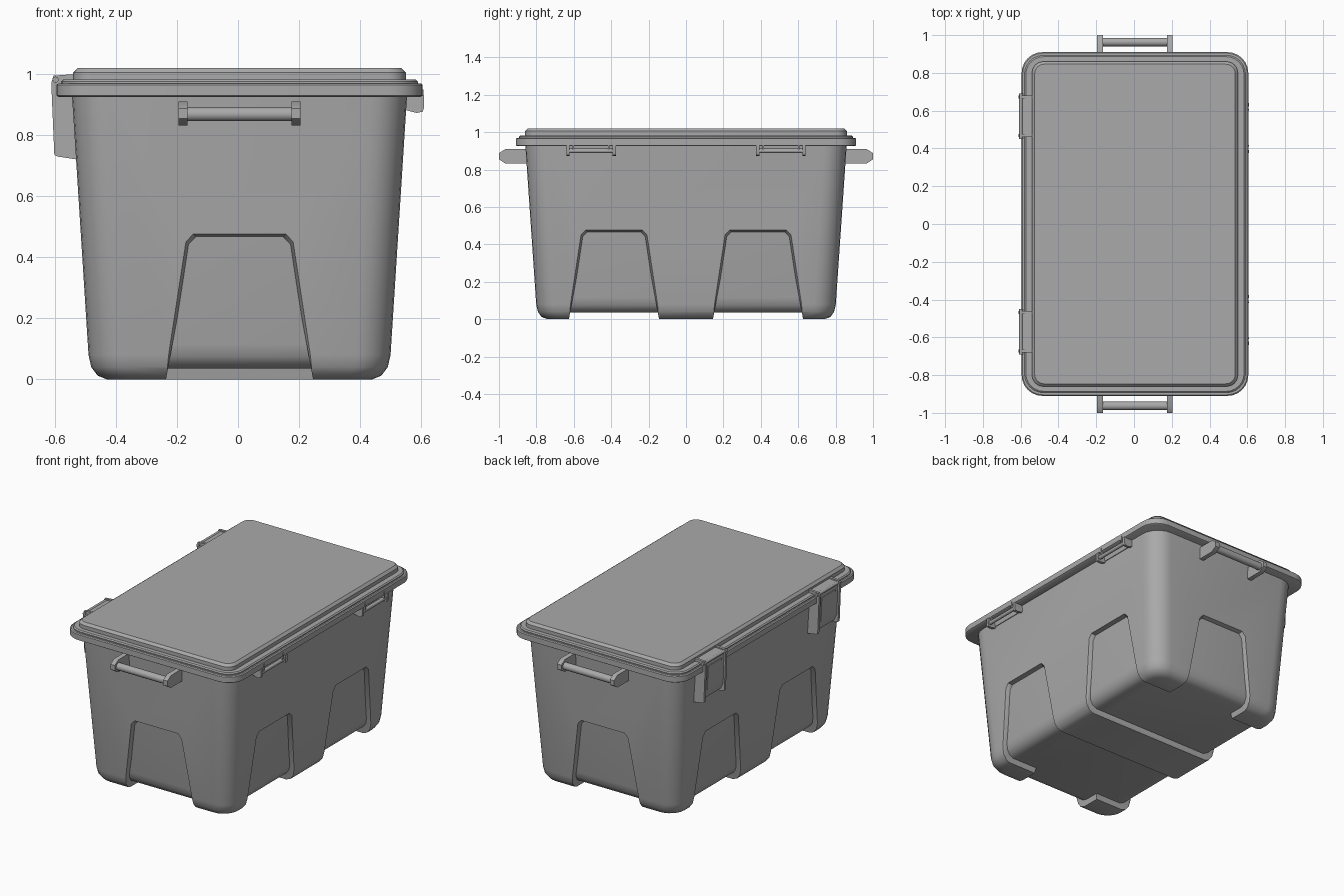
import bpy, math
from mathutils import Matrix, Vector

if "Cube" in bpy.data.objects:
    bpy.data.objects.remove(bpy.data.objects["Cube"])

CX = 0.005  # sideways offset of the tub
grey = bpy.data.materials.new("plastic grey")
grey.use_nodes = True
grey.diffuse_color = (0.4, 0.4, 0.4, 1)
grey.node_tree.nodes["Principled BSDF"].inputs["Base Color"].default_value = (0.4, 0.4, 0.4, 1)


def finish(ob, angle=35):
    bpy.ops.object.select_all(action="DESELECT")
    ob.select_set(True)
    bpy.context.view_layer.objects.active = ob
    bpy.ops.object.mode_set(mode="EDIT")
    bpy.ops.mesh.select_all(action="SELECT")
    bpy.ops.mesh.normals_make_consistent(inside=False)
    bpy.ops.object.mode_set(mode="OBJECT")
    bpy.ops.object.shade_smooth_by_angle(angle=math.radians(angle))


def loft(name, rings):
    """Solid skinned through rings of equal point count, capped at both ends."""
    n = len(rings[0])
    verts = [p for ring in rings for p in ring]
    faces = [tuple(range(n)), tuple(range(len(verts) - n, len(verts)))]
    for k in range(len(rings) - 1):
        for i in range(n):
            j = (i + 1) % n
            faces.append((k * n + i, k * n + j, k * n + n + j, k * n + n + i))
    mesh = bpy.data.meshes.new(name)
    mesh.from_pydata(verts, [], faces)
    mesh.materials.append(grey)
    ob = bpy.data.objects.new(name, mesh)
    bpy.context.collection.objects.link(ob)
    finish(ob)
    return ob


def rounded(hx, hy, r, z, seg=6):
    pts = []
    for q, (sx, sy) in enumerate([(1, 1), (-1, 1), (-1, -1), (1, -1)]):
        for i in range(seg + 1):
            a = (q + i / seg) * math.pi / 2
            pts.append((CX + sx * (hx - r) + r * math.cos(a),
                        sy * (hy - r) + r * math.sin(a), z))
    return pts


def slab(name, profile, y0, y1):
    """Extrude an (x, z) profile along y."""
    return loft(name, [[(x, y, z) for x, z in profile] for y in (y0, y1)])


def rod(name, start, end, radius, sides=16):
    a, b = Vector(start), Vector(end)
    bpy.ops.mesh.primitive_cylinder_add(vertices=sides, radius=radius, depth=(b - a).length,
                                        location=(a + b) / 2)
    ob = bpy.context.object
    ob.name = name
    ob.rotation_euler = (b - a).to_track_quat("Z", "Y").to_euler()
    ob.data.materials.append(grey)
    finish(ob)
    return ob


# Tub: outer shell with feet, and a slightly smaller core showing in the recesses
def tub(name, d, lift):
    base = [(0.435, 0.74, 0.09, 0), (0.465, 0.772, 0.10, 0.012),
            (0.486, 0.792, 0.11, 0.04), (0.495, 0.801, 0.115, 0.08)]
    rings = [rounded(x - d, y - d, r, z + lift) for x, y, r, z in base]
    return loft(name, rings + [rounded(0.55 - d, 0.86 - d, 0.12, 0.945)])


shell = tub("tub_shell", 0, 0)
tub("tub_core", 0.022, 0.035)


# Recess cutters: trapezoids with drafted walls
def trapezoid(grow):
    half = [(0.255, -0.05), (0.245, 0.0), (0.165, 0.44), (0.14, 0.465)]
    pts = [(u + grow, z + (grow if z > 0.1 else 0)) for u, z in half]
    return pts + [(-u, z) for u, z in reversed(pts)]


cutters = []
for s in (-1, 1):
    cutters.append(loft("side_cutter", [[(CX + x, s * 0.385 + u, z) for u, z in trapezoid(g)]
                   for x, g in ((-0.7, 0.012), (-0.52, 0.012), (-0.48, -0.004),
                                (0.48, -0.004), (0.52, 0.012), (0.7, 0.012))]))
    cutters.append(loft("end_cutter", [[(CX + u, s * y, z) for u, z in trapezoid(g)]
                   for y, g in ((0.95, 0.012), (0.83, 0.012), (0.785, -0.004), (0.42, -0.004))]))
for cutter in cutters:
    mod = shell.modifiers.new("recess", "BOOLEAN")
    mod.operation = "DIFFERENCE"
    mod.solver = "EXACT"
    mod.object = cutter
    bpy.context.view_layer.objects.active = shell
    bpy.ops.object.modifier_apply(modifier=mod.name)
    bpy.data.objects.remove(cutter)
finish(shell)

# Rim and lid
loft("rim", [rounded(0.592, 0.902, 0.10, 0.925), rounded(0.6, 0.91, 0.11, 0.93),
             rounded(0.6, 0.91, 0.11, 0.965), rounded(0.594, 0.904, 0.105, 0.97)])
loft("lid_flange", [rounded(0.585, 0.893, 0.10, 0.96), rounded(0.585, 0.893, 0.10, 0.976),
                    rounded(0.578, 0.886, 0.095, 0.982)])
loft("lid_top", [rounded(0.545, 0.86, 0.06, 0.97), rounded(0.545, 0.86, 0.06, 1.005),
                 rounded(0.531, 0.846, 0.05, 1.02)])

# Carrying handles at both ends
bracket = [(0.84, 0.832), (0.965, 0.832), (1.0, 0.855), (1.0, 0.888), (0.965, 0.91), (0.84, 0.91)]
for end, s in (("front", -1), ("back", 1)):
    for side in (-1, 1):
        loft(end + "_handle_bracket", [[(CX + side * x, s * y, z) for y, z in bracket]
                                       for x in (0.17, 0.2)])
    rod(end + "_handle_bar", (CX - 0.18, s * 0.963, 0.869), (CX + 0.18, s * 0.963, 0.869), 0.023)

# Latches on the right side: two ribs, a curved plate and a raised panel
rib = [(-0.525, 0.985), (-0.54, 1.0), (-0.605, 0.995), (-0.612, 0.97), (-0.602, 0.735),
       (-0.59, 0.73), (-0.525, 0.72)]
plate = [(-0.535, 0.975), (-0.54, 0.993), (-0.59, 0.988), (-0.6, 0.965), (-0.594, 0.78),
         (-0.575, 0.74), (-0.53, 0.735)]
panel = [(-0.58, 0.955), (-0.604, 0.95), (-0.598, 0.80), (-0.58, 0.795)]
for s in (-1, 1):
    for y in (0.46, 0.665):
        slab("latch_rib", rib, s * y, s * (y + 0.016))
    slab("latch_plate", plate, s * 0.465, s * 0.675)
    slab("latch_panel", panel, s * 0.5, s * 0.64)
    rod("latch_pin", (-0.598, s * 0.45, 0.982), (-0.598, s * 0.69, 0.982), 0.01, 12)

# Hinges on the left side: small brackets carrying a bar
lug = [(0.54, 0.885), (0.585, 0.873), (0.605, 0.877), (0.61, 0.89), (0.61, 0.93), (0.54, 0.93)]
for s in (-1, 1):
    for y in (0.375, 0.622):
        slab("hinge_lug", lug, s * y, s * (y + 0.018))
    rod("hinge_bar", (0.594, s * 0.38, 0.9), (0.594, s * 0.635, 0.9), 0.012, 12)
    slab("hinge_base", [(0.535, 0.89), (0.556, 0.89), (0.56, 0.915), (0.535, 0.915)],
         s * 0.385, s * 0.63)
    for y in (0.41, 0.6):
        slab("hinge_nub", [(0.58, 0.9), (0.606, 0.9), (0.608, 0.95), (0.58, 0.955)],
             s * y, s * (y + 0.008))
